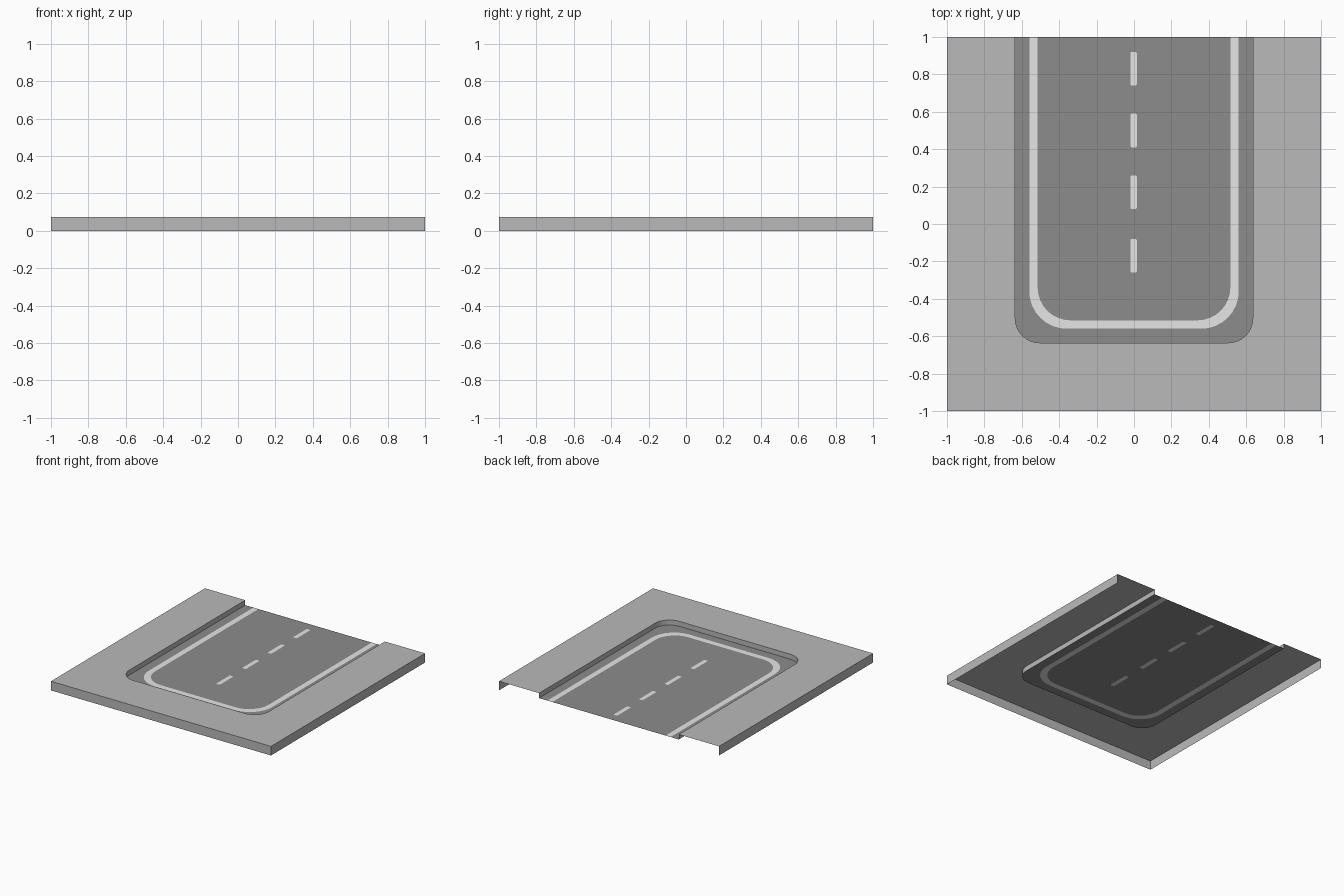
import bpy, bmesh, math

if "Cube" in bpy.data.objects:
    bpy.data.objects.remove(bpy.data.objects["Cube"])

TOP, ROAD = 0.075, 0.034   # pavement and road heights


def material(name, srgb):
    v = ((srgb / 255 + 0.055) / 1.055) ** 2.4
    m = bpy.data.materials.new(name)
    m.diffuse_color = (v, v, v, 1)
    m.use_nodes = True
    m.node_tree.nodes["Principled BSDF"].inputs["Base Color"].default_value = m.diffuse_color
    return m


pavement_mat = material("pavement grey", 186)
road_mat = material("asphalt grey", 140)
line_mat = material("line white", 230)


def u_outline(half, radius, seg=8):
    """U-shaped path, open at the back edge, with rounded front corners."""
    pts = [(-half, 1.0)]
    c = half - radius
    for cx, start in ((-c, math.pi), (c, 1.5 * math.pi)):
        for i in range(seg + 1):
            a = start + i * math.pi / 2 / seg
            pts.append((cx + radius * math.cos(a), -c + radius * math.sin(a)))
    return pts + [(half, 1.0)]


def verts(bm, pts, z):
    return [bm.verts.new((x, y, z)) for x, y in pts]


def strip(bm, a, b):
    return [bm.faces.new((a[i], a[i + 1], b[i + 1], b[i])) for i in range(len(a) - 1)]


def face_up(bm):
    bm.normal_update()
    bmesh.ops.reverse_faces(bm, faces=[f for f in bm.faces if f.normal.z < -0.5])


def finish(bm, name, mats):
    me = bpy.data.meshes.new(name)
    bm.to_mesh(me)
    bm.free()
    for m in mats:
        me.materials.append(m)
    ob = bpy.data.objects.new(name, me)
    bpy.context.collection.objects.link(ob)
    return ob


curb_path = u_outline(0.635, 0.13)
line_outer = u_outline(0.56, 0.20)
line_inner = u_outline(0.515, 0.175)

# pavement: U-shaped top, curb wall down to the road, outer skirt (open back and base)
bm = bmesh.new()
inner = verts(bm, curb_path, TOP)
outer_pts = [(-1, 1), (-1, -1), (1, -1), (1, 1)]
outer = verts(bm, outer_pts, TOP)
bm.faces.new(outer + inner[::-1])
strip(bm, inner, verts(bm, curb_path, ROAD))
strip(bm, verts(bm, outer_pts, 0), outer)
face_up(bm)
finish(bm, "pavement", [pavement_mat])

# road: asphalt margin, white edge line and centre lane with cut-in dashes
bm = bmesh.new()
margin = verts(bm, curb_path, ROAD)
edge_a = verts(bm, line_outer, ROAD)
edge_b = verts(bm, line_inner, ROAD)
strip(bm, margin, edge_a)
for f in strip(bm, edge_a, edge_b):
    f.material_index = 1

loops = [edge_b]
for y in (0.83, 0.50, 0.17, -0.17):
    w, h, c = 0.0175, 0.09, 0.006
    pts = [(-w, -h + c), (-w + c, -h), (w - c, -h), (w, -h + c),
           (w, h - c), (w - c, h), (-w + c, h), (-w, h - c)]
    loops.append(verts(bm, [(px - 0.002, py + y) for px, py in pts], ROAD))
edges = []
for loop in loops:
    for a, b in zip(loop, loop[1:] + loop[:1]):
        edges.append(bm.edges.get((a, b)) or bm.edges.new((a, b)))
bmesh.ops.triangle_fill(bm, edges=edges, use_beauty=True, normal=(0, 0, 1))
for loop in loops[1:]:
    bm.faces.new(loop).material_index = 1
face_up(bm)
finish(bm, "road", [road_mat, line_mat])
